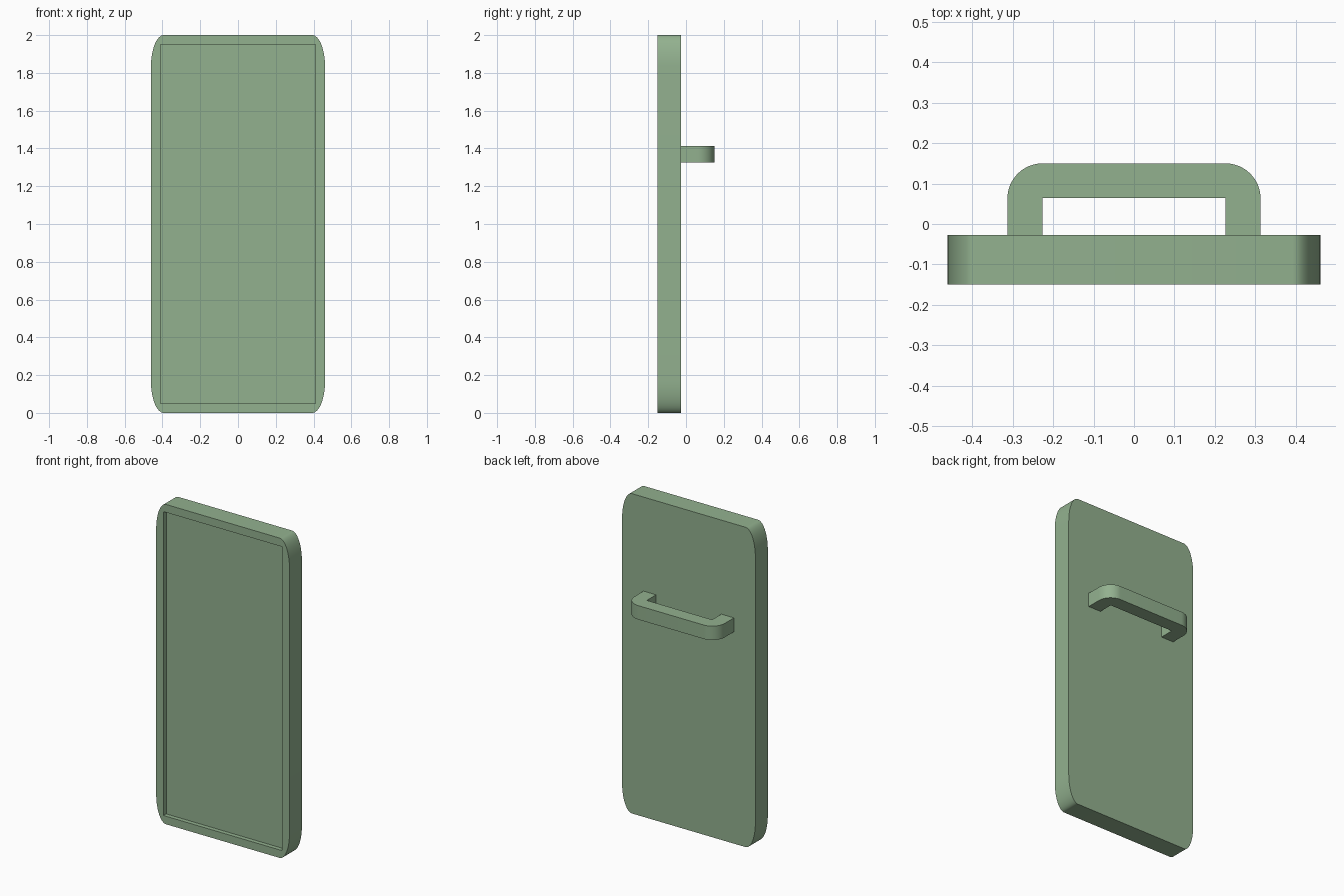
import bpy, bmesh, math

if "Cube" in bpy.data.objects:
    bpy.data.objects.remove(bpy.data.objects["Cube"])

green = bpy.data.materials.new("sage_green")
green.diffuse_color = (0.29, 0.44, 0.275, 1)
green.use_nodes = True
green.node_tree.nodes["Principled BSDF"].inputs["Base Color"].default_value = green.diffuse_color


def prism(name, outline, offset):
    """Extrude a closed outline of 3D points along an offset vector."""
    bm = bmesh.new()
    face = bm.faces.new([bm.verts.new(p) for p in outline])
    new = bmesh.ops.extrude_face_region(bm, geom=[face])["geom"]
    bmesh.ops.translate(bm, vec=offset, verts=[v for v in new if isinstance(v, bmesh.types.BMVert)])
    bmesh.ops.recalc_face_normals(bm, faces=bm.faces)
    mesh = bpy.data.meshes.new(name)
    bm.to_mesh(mesh)
    bm.free()
    obj = bpy.data.objects.new(name, mesh)
    bpy.context.collection.objects.link(obj)
    mesh.materials.append(green)
    return obj


def corner(cx, cz, rx, rz, start, steps=16):
    """Quarter ellipse, counter-clockwise from the start angle in degrees."""
    angles = [math.radians(start + 90 * i / steps) for i in range(steps + 1)]
    return [(cx + rx * math.cos(a), cz + rz * math.sin(a)) for a in angles]


def finish(obj):
    bpy.ops.object.select_all(action='DESELECT')
    obj.select_set(True)
    bpy.context.view_layer.objects.active = obj
    for mod in list(obj.modifiers):
        bpy.ops.object.modifier_apply(modifier=mod.name)
    bpy.ops.object.shade_smooth_by_angle(angle=math.radians(30))


# Panel with stretched round corners
W, RX, RZ = 0.461, 0.068, 0.17
FRONT, BACK = -0.15, -0.027
outline = []
for sx, sz, start in ((1, 1, 0), (-1, 1, 90), (-1, -1, 180), (1, -1, 270)):
    outline += corner(sx * (W - RX), 1 + sz * (1 - RZ), RX, RZ, start)
panel = prism("panel", [(x, FRONT, z) for x, z in outline], (0, BACK - FRONT, 0))

# Shallow rectangular recess in the front
rect = [(-0.41, 0.05), (0.41, 0.05), (0.41, 1.95), (-0.41, 1.95)]
cutter = prism("recess_cutter", [(x, FRONT - 0.1, z) for x, z in rect], (0, 0.127, 0))
cutter.hide_render = True
cut = panel.modifiers.new("recess", 'BOOLEAN')
cut.operation, cut.solver, cut.object = 'DIFFERENCE', 'EXACT', cutter
finish(panel)
bpy.data.objects.remove(cutter)

# Handle on the back: rounded outside corners, square inside corners
OX, IX, OY, IY, R = 0.313, 0.226, 0.15, 0.064, 0.087
shape = [(OX, BACK)] + corner(OX - R, OY - R, R, R, 0)
shape += corner(-OX + R, OY - R, R, R, 90) + [(-OX, BACK)]
shape += [(-IX, BACK), (-IX, IY), (IX, IY), (IX, BACK)]
handle = prism("handle", [(x, y, 1.325) for x, y in shape], (0, 0, 0.087))
finish(handle)
